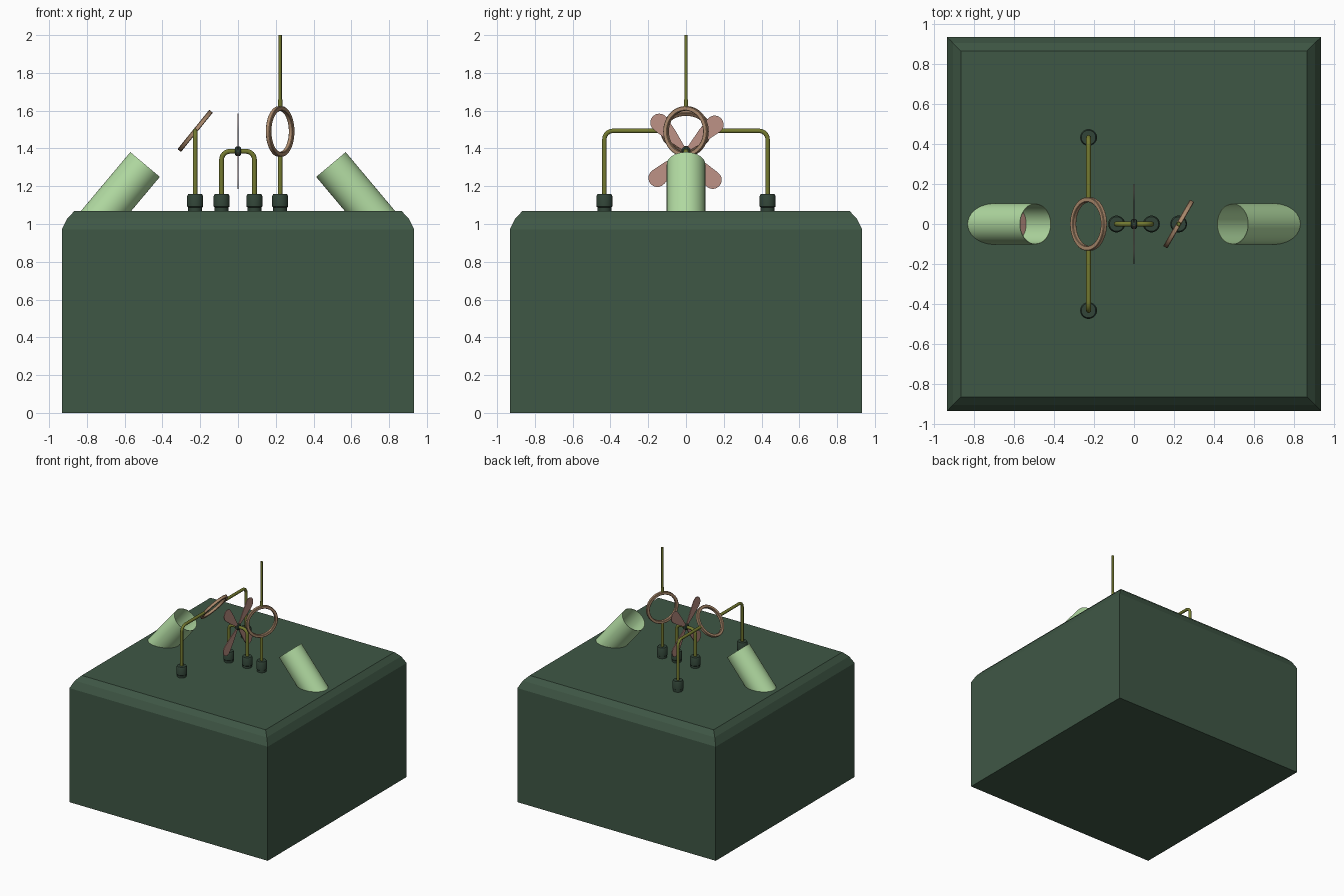
import bpy, bmesh, math
from mathutils import Vector, Matrix

if "Cube" in bpy.data.objects:
    bpy.data.objects.remove(bpy.data.objects["Cube"])

TOP = 1.07          # height of the plinth top
ROD = 0.012         # rod radius


def material(name, rgb):
    lin = [((c / 255 + 0.055) / 1.055) ** 2.4 for c in rgb]
    m = bpy.data.materials.new(name)
    m.diffuse_color = (*lin, 1)
    m.use_nodes = True
    m.node_tree.nodes["Principled BSDF"].inputs["Base Color"].default_value = m.diffuse_color
    return m


DARK = material("plinth green", (63, 87, 69))
SOCKET = material("socket green", (50, 69, 56))
PALE = material("pale green", (178, 219, 162))
OLIVE = material("olive rod", (116, 122, 48))
TAN = material("tan ring", (176, 142, 112))
PINK = material("dusty pink", (190, 146, 134))


def finish(name, bm, mat, matrix=None, smooth=True):
    if matrix:
        bm.transform(matrix)
    bmesh.ops.recalc_face_normals(bm, faces=bm.faces)
    me = bpy.data.meshes.new(name)
    bm.to_mesh(me)
    bm.free()
    me.materials.append(mat)
    ob = bpy.data.objects.new(name, me)
    bpy.context.collection.objects.link(ob)
    if smooth:
        bpy.ops.object.select_all(action='DESELECT')
        ob.select_set(True)
        bpy.context.view_layer.objects.active = ob
        bpy.ops.object.shade_smooth_by_angle(angle=math.radians(35))
    return ob


def lathe(name, profile, mat, matrix, n=40, closed=False):
    """Turn (radius, height) points about z; open profiles get end caps."""
    bm = bmesh.new()
    loops = [[bm.verts.new((r * math.cos(2 * math.pi * i / n),
                            r * math.sin(2 * math.pi * i / n), z))
              for i in range(n)] for r, z in profile]
    pairs = list(zip(loops, loops[1:]))
    if closed:
        pairs.append((loops[-1], loops[0]))
    for a, b in pairs:
        for i in range(n):
            j = (i + 1) % n
            bm.faces.new((a[i], a[j], b[j], b[i]))
    if not closed:
        bm.faces.new(loops[0])
        bm.faces.new(loops[-1])
    return finish(name, bm, mat, matrix)


def rod(name, points, radius=ROD, bend=0.045, n=14):
    """Sweep a round rod along straight runs with rounded corners."""
    pts = [Vector(p) for p in points]
    path = [pts[0]]
    for a, b, c in zip(pts, pts[1:], pts[2:]):
        u, v = (a - b).normalized(), (c - b).normalized()
        centre = b + (u + v) * bend
        for k in range(9):
            t = math.pi / 2 * k / 8
            path.append(centre - v * bend * math.cos(t) - u * bend * math.sin(t))
    path.append(pts[-1])
    # paths are planar: one side vector stays fixed
    d0, d1 = path[1] - path[0], path[-1] - path[-2]
    side = d0.cross(d1)
    side = side.normalized() if side.length > 1e-9 else Vector((1, 0, 0))
    bm = bmesh.new()
    loops = []
    for i, p in enumerate(path):
        d = (path[min(i + 1, len(path) - 1)] - path[max(i - 1, 0)]).normalized()
        w = d.cross(side)
        loops.append([bm.verts.new(p + radius * (side * math.cos(2 * math.pi * k / n)
                                                 + w * math.sin(2 * math.pi * k / n)))
                      for k in range(n)])
    for a, b in zip(loops, loops[1:]):
        for k in range(n):
            j = (k + 1) % n
            bm.faces.new((a[k], a[j], b[j], b[k]))
    bm.faces.new(loops[0])
    bm.faces.new(loops[-1])
    return finish(name, bm, OLIVE)


def at(x, y, z, axis='Z', angle=0):
    return Matrix.Translation((x, y, z)) @ Matrix.Rotation(math.radians(angle), 4, axis)


# plinth: square block with a two-step chamfer round the top
bm = bmesh.new()
rings = [[bm.verts.new((sx * h, sy * h, z)) for sx, sy in ((-1, -1), (1, -1), (1, 1), (-1, 1))]
         for h, z in ((0.933, 0), (0.933, 0.97), (0.903, 1.03), (0.865, TOP))]
for a, b in zip(rings, rings[1:]):
    for i in range(4):
        j = (i + 1) % 4
        bm.faces.new((a[i], a[j], b[j], b[i]))
bm.faces.new(rings[0])
bm.faces.new(rings[-1])
finish("plinth", bm, DARK, smooth=False)

# two thin open tubes leaning towards the middle
tube = [(0.102, -0.42), (0.102, 0), (0.099, 0), (0.099, -0.42)]
lathe("left_tube", tube, PALE, at(-0.492, 0, 1.315, 'Y', 40), 48, True)
lathe("right_tube", tube, PALE, at(0.492, 0, 1.315, 'Y', -40), 48, True)
lathe("left_tube_plate", [(0.099, -0.198), (0.099, -0.19)], PINK,
      at(-0.492, 0, 1.315, 'Y', 40), 48)

# sockets holding the rods
socket = [(0.037, -0.01), (0.037, 0.018), (0.042, 0.022), (0.042, 0.078),
          (0.036, 0.09), (0.022, 0.09)]
for i, (x, y) in enumerate([(-0.227, -0.432), (-0.227, 0.432), (-0.087, 0),
                            (0.087, 0), (0.223, 0)]):
    lathe(f"socket_{i + 1}", socket, SOCKET, at(x, y, TOP), 28)

# tilted ring on two side arms
ring = [(0.110, -0.009), (0.113, -0.012), (0.131, -0.012), (0.134, -0.009),
        (0.134, 0.009), (0.131, 0.012), (0.113, 0.012), (0.110, 0.009)]
lathe("tilted_ring", ring, TAN, at(-0.227, 0, 1.493, 'Y', -51), 48, True)
for name, s in (("front_arm", -1), ("back_arm", 1)):
    rod(name, [(-0.227, s * 0.432, TOP), (-0.227, s * 0.432, 1.493), (-0.227, s * 0.125, 1.493)])

# upright ring turned on a vertical rod
lathe("upright_ring", ring, TAN,
      at(0.223, 0, 1.49, 'Z', 60) @ Matrix.Rotation(math.radians(90), 4, 'X'), 48, True)
rod("lower_mast", [(0.223, 0, TOP), (0.223, 0, 1.365)])
rod("mast_ferrule", [(0.223, 0, 1.615), (0.223, 0, 1.66)])
rod("upper_mast", [(0.223, 0, 1.64), (0.223, 0, 2.0)], 0.009)

# fan: bent axle frame, hub and four rounded blades
rod("fan_frame", [(-0.087, 0, TOP), (-0.087, 0, 1.385), (0, 0, 1.385)], 0.013)
rod("fan_frame_right", [(0.087, 0, TOP), (0.087, 0, 1.385), (0, 0, 1.385)], 0.013)
lathe("fan_hub", [(0.018, -0.016), (0.025, -0.01), (0.025, 0.01), (0.018, 0.016)],
      SOCKET, at(0, 0, 1.385, 'Y', 90), 24)
outline = [(0.0, -0.012), (0.03, -0.013), (0.12, -0.034)]
outline += [(0.207 + 0.048 * math.cos(math.radians(t)), 0.048 * math.sin(math.radians(t)))
            for t in range(-100, 101, 20)]
outline += [(0.12, 0.034), (0.03, 0.013), (0.0, 0.012)]
for i in range(4):
    bm = bmesh.new()
    face = bm.faces.new([bm.verts.new((-0.003, y, z)) for y, z in outline])
    out = bmesh.ops.extrude_face_region(bm, geom=[face])
    bmesh.ops.translate(bm, vec=(0.006, 0, 0),
                        verts=[v for v in out["geom"] if isinstance(v, bmesh.types.BMVert)])
    finish(f"fan_blade_{i + 1}", bm, PINK, at(0, 0, 1.385, 'X', 43 + 90 * i))
